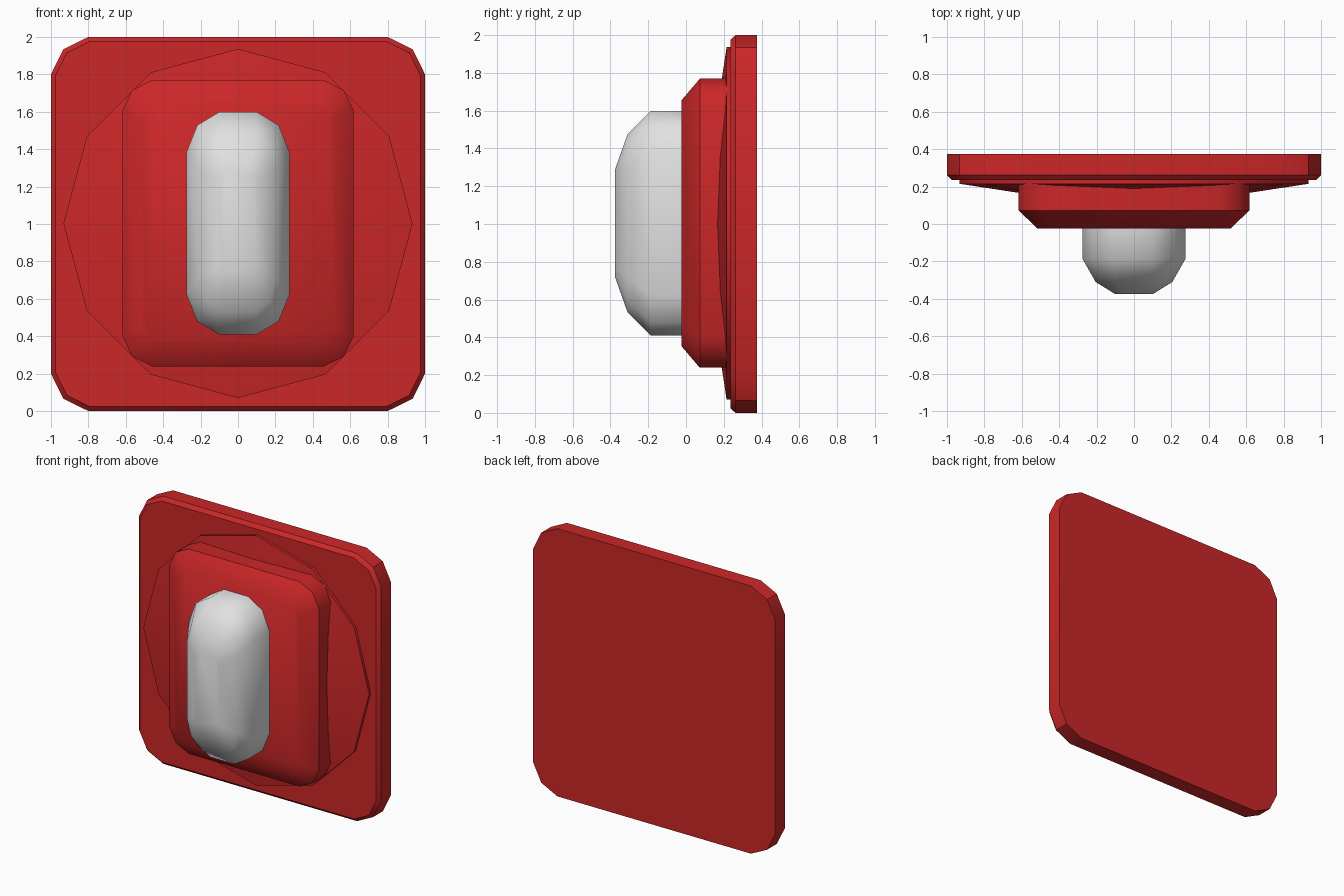
import bpy, bmesh, math

if "Cube" in bpy.data.objects:
    bpy.data.objects.remove(bpy.data.objects["Cube"])


def material(name, rgb):
    m = bpy.data.materials.new(name)
    m.diffuse_color = (*rgb, 1)
    m.use_nodes = True
    m.node_tree.nodes["Principled BSDF"].inputs["Base Color"].default_value = m.diffuse_color
    return m


def rounded(hx, hz, cx, cz):
    """12-point rounded rectangle: half sizes and corner sizes."""
    pts = []
    for sx, sz in ((1, 1), (-1, 1), (-1, -1), (1, -1)):
        corner = [(sx * (hx - k * cx), sz * (hz - (j * cz)))
                  for k, j in ((0, 1), (0.33, 0.33), (1, 0))]
        pts += corner if sx * sz > 0 else corner[::-1]
    return pts


def circle(r, n=12):
    return [(r * math.cos(2 * math.pi * i / n), r * math.sin(2 * math.pi * i / n))
            for i in range(n)]


def loft(name, rings, zc, mat, angle):
    """Skin (y, outline) rings from back to front and cap both ends."""
    bm = bmesh.new()
    loops = [[bm.verts.new((x, y, zc + z)) for x, z in pts] for y, pts in rings]
    for a, b in zip(loops, loops[1:]):
        for i in range(len(a)):
            j = (i + 1) % len(a)
            bm.faces.new((a[i], a[j], b[j], b[i]))
    bm.faces.new(loops[0])
    bm.faces.new(loops[-1])
    bmesh.ops.recalc_face_normals(bm, faces=bm.faces)
    me = bpy.data.meshes.new(name)
    bm.to_mesh(me)
    bm.free()
    me.materials.append(mat)
    ob = bpy.data.objects.new(name, me)
    bpy.context.collection.objects.link(ob)
    bpy.ops.object.select_all(action='DESELECT')
    ob.select_set(True)
    bpy.context.view_layer.objects.active = ob
    bpy.ops.object.shade_smooth_by_angle(angle=math.radians(angle))
    return ob


red = material("red", (0.6, 0.02, 0.021))
white = material("white", (0.75, 0.75, 0.75))

# Wall plate with chamfered front edge
loft("back_plate", [
    (0.375, rounded(1, 1, 0.2, 0.2)),
    (0.262, rounded(1, 1, 0.2, 0.2)),
    (0.235, rounded(0.975, 0.975, 0.18, 0.18))], 1.0, red, 35)

# Shallow twelve-sided cone
loft("cone_ring", [
    (0.25, circle(0.933)),
    (0.215, circle(0.933)),
    (0.088, circle(0.1))], 1.003, red, 35)

# Raised housing with chamfered front
loft("housing", [
    (0.25, rounded(0.618, 0.765, 0.16, 0.16)),
    (0.073, rounded(0.618, 0.765, 0.16, 0.16)),
    (-0.023, rounded(0.517, 0.652, 0.1, 0.1))], 1.004, red, 45)

# Rounded lamp lens
loft("lens", [
    (0.0, rounded(0.276, 0.595, 0.176, 0.215)),
    (-0.185, rounded(0.276, 0.595, 0.176, 0.215)),
    (-0.31, rounded(0.205, 0.47, 0.105, 0.18)),
    (-0.375, rounded(0.1, 0.287, 0.04, 0.06))], 1.004, white, 60)
